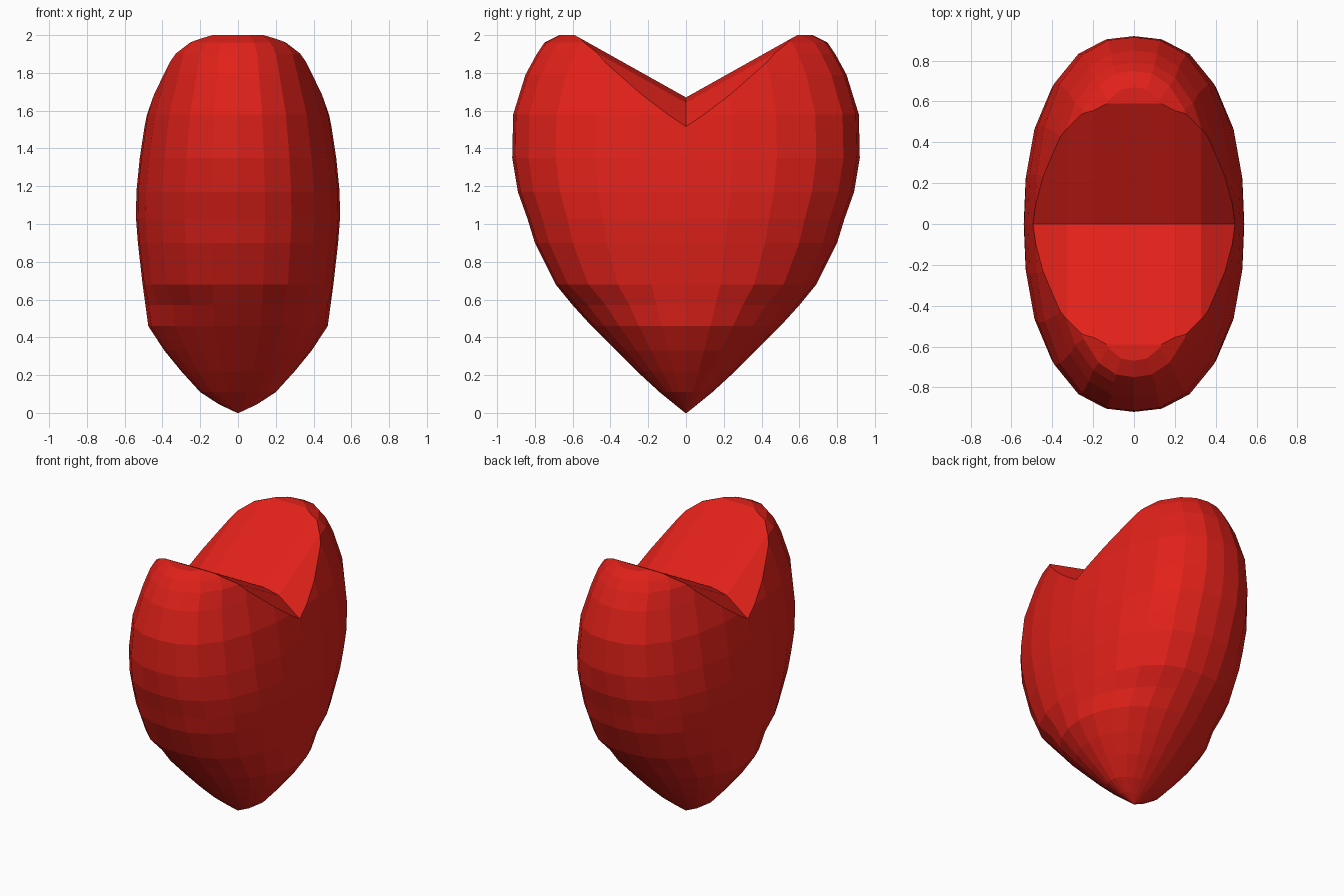
import bpy, bmesh, math

if "Cube" in bpy.data.objects:
    bpy.data.objects.remove(bpy.data.objects["Cube"])

# Horizontal sections from tip to top: height, half width in x, half width in y
sections = [(0, .004, .004), (.045, .1, .06), (.11, .2, .14), (.22, .3, .26), (.33, .39, .37),
            (.46, .475, .5), (.57, .49, .6), (.68, .505, .69), (.9, .53, .8),
            (1.03, .54, .84), (1.17, .538, .89), (1.35, .52, .92), (1.58, .485, .915),
            (1.79, .42, .85), (1.9, .385, .79), (1.96, .33, .75), (2, .24, .67)]
SIDES = 24


def rounded(angle, p):
    """Point on a unit superellipse."""
    c, s = math.cos(angle), math.sin(angle)
    r = (abs(c) ** p + abs(s) ** p) ** (-1 / p)
    return c * r, s * r


# Stack the sections into a closed body
bm = bmesh.new()
rings = []
for z, hx, hy in sections:
    p = 2.0 if z < .6 else 2.4
    pts = [rounded(2 * math.pi * i / SIDES, p) for i in range(SIDES)]
    rings.append([bm.verts.new((x * hx, y * hy, z)) for x, y in pts])
for a, b in zip(rings, rings[1:]):
    for i in range(SIDES):
        j = (i + 1) % SIDES
        bm.faces.new((a[i], a[j], b[j], b[i]))
bm.faces.new(rings[0][::-1])
bm.faces.new(rings[-1])


def slice_off(point, normal, fill=True):
    """Remove everything on the normal's side of a plane and close the cut."""
    geom = bm.verts[:] + bm.edges[:] + bm.faces[:]
    cut = bmesh.ops.bisect_plane(bm, geom=geom, dist=1e-5, plane_co=point,
                                 plane_no=normal, clear_outer=True)
    if fill:
        edges = [e for e in cut["geom_cut"] if isinstance(e, bmesh.types.BMEdge)]
        bmesh.ops.holes_fill(bm, edges=edges, sides=0)


# Sloping side of the cleft, softened edges, then keep one lobe for mirroring
slice_off((0, 0, 1.67), (0, -.56, 1))
for side in (-1, 1):
    slice_off((side * .2, 0, 1.67), (side * .22, -.56, 1))
    slice_off((side * .33, 0, 1.64), (side * .75, -.56, 1))
slice_off((0, 0, 0), (0, -1, 0), fill=False)
bmesh.ops.recalc_face_normals(bm, faces=bm.faces)

mesh = bpy.data.meshes.new("heart")
bm.to_mesh(mesh)
bm.free()
heart = bpy.data.objects.new("heart", mesh)
bpy.context.collection.objects.link(heart)
mirror = heart.modifiers.new("other_lobe", 'MIRROR')
mirror.use_axis = (False, True, False)
mirror.merge_threshold = .001

# Red material
red = bpy.data.materials.new("red")
red.diffuse_color = (.75, .015, .01, 1)
red.use_nodes = True
red.node_tree.nodes["Principled BSDF"].inputs["Base Color"].default_value = red.diffuse_color
mesh.materials.append(red)
